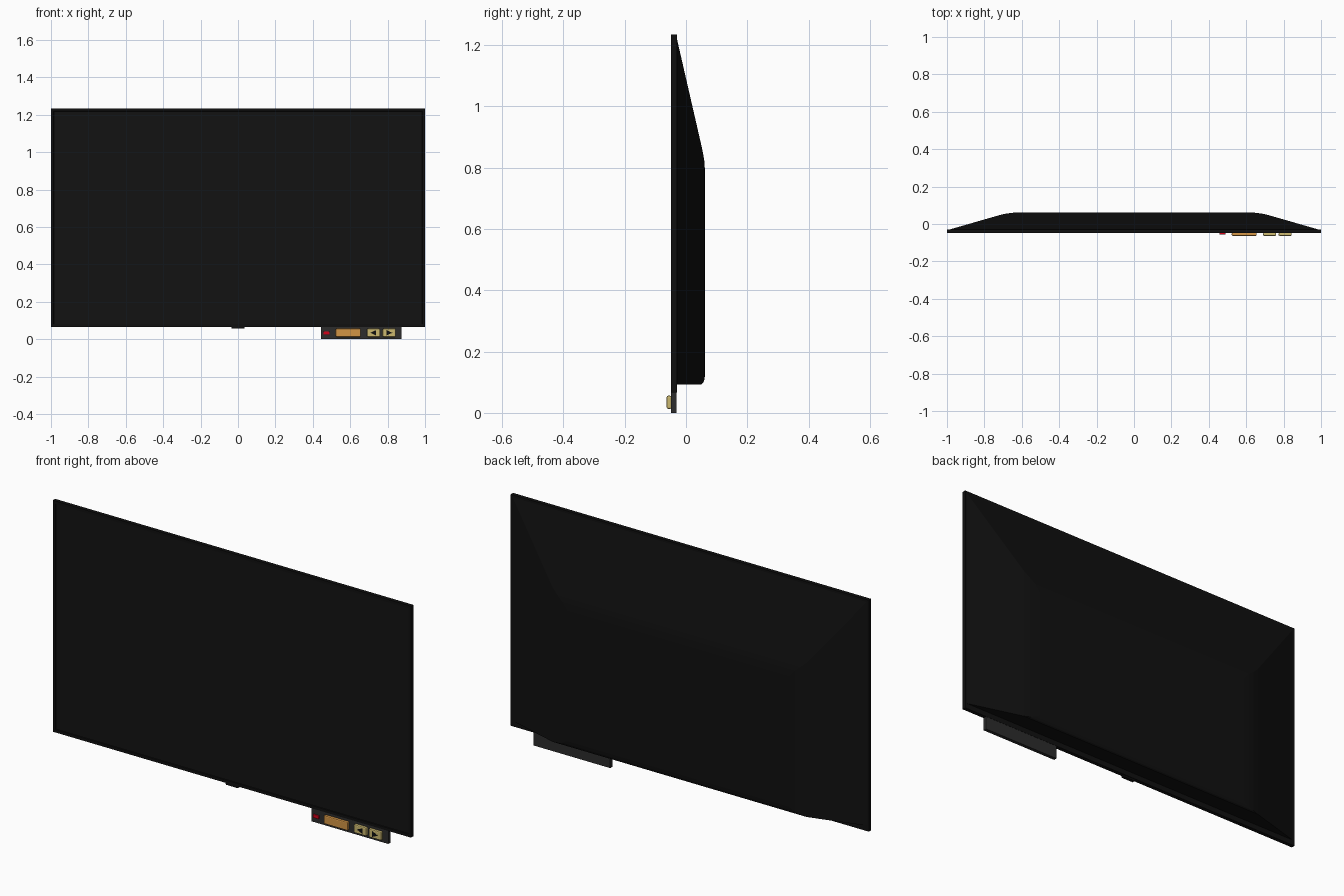
import bpy, bmesh

if "Cube" in bpy.data.objects:
    bpy.data.objects.remove(bpy.data.objects["Cube"])


def material(name, r, g, b):
    m = bpy.data.materials.new(name)
    m.diffuse_color = (r, g, b, 1)
    m.use_nodes = True
    m.node_tree.nodes["Principled BSDF"].inputs["Base Color"].default_value = m.diffuse_color
    return m


BLACK = material("black_plastic", 0.005, 0.005, 0.005)
SCREEN = material("screen_black", 0.006, 0.006, 0.006)
DARK = material("dark_grey", 0.025, 0.025, 0.025)
CREAM = material("cream", 0.60, 0.48, 0.16)
AMBER = material("amber", 0.65, 0.30, 0.06)
RED = material("red", 0.65, 0.0, 0.01)


def finish(name, bm, mat):
    bmesh.ops.recalc_face_normals(bm, faces=bm.faces)
    me = bpy.data.meshes.new(name)
    bm.to_mesh(me)
    bm.free()
    me.materials.append(mat)
    ob = bpy.data.objects.new(name, me)
    bpy.context.collection.objects.link(ob)
    return ob


def loft(name, rings, mat):
    """Join matching closed rings of points and cap both ends."""
    bm = bmesh.new()
    loops = [[bm.verts.new(p) for p in ring] for ring in rings]
    for a, b in zip(loops, loops[1:]):
        for i in range(len(a)):
            j = (i + 1) % len(a)
            bm.faces.new((a[i], a[j], b[j], b[i]))
    bm.faces.new(loops[0])
    bm.faces.new(loops[-1])
    return finish(name, bm, mat)


def rect(x0, x1, z0, z1, y):
    return [(x0, y, z0), (x1, y, z0), (x1, y, z1), (x0, y, z1)]


def prism(name, outline, y0, y1, mat):
    return loft(name, [[(x, y, z) for x, z in outline] for y in (y0, y1)], mat)


def box(name, x0, x1, y0, y1, z0, z1, mat, bevel=0):
    ob = loft(name, [rect(x0, x1, z0, z1, y0), rect(x0, x1, z0, z1, y1)], mat)
    if bevel:
        mod = ob.modifiers.new("bevel", 'BEVEL')
        mod.width, mod.segments = bevel, 2
    return ob


# Front panel with a thin bezel around a slightly recessed screen
bezel = box("front_bezel", -1, 1, -0.049, -0.03, 0.066, 1.234, BLACK)
bezel.data.materials.append(SCREEN)
bm = bmesh.new()
bm.from_mesh(bezel.data)
front = min(bm.faces, key=lambda f: f.calc_center_median().y)
bmesh.ops.inset_region(bm, faces=[front], thickness=0.02)
bmesh.ops.inset_region(bm, faces=[front], thickness=0.002, depth=-0.003)
front.material_index = 1
bm.to_mesh(bezel.data)
bm.free()

# Tapered rear shell: y, half width, bottom, top
sections = [(-0.031, 0.992, 0.093, 1.226),
            (0.050, 0.71, 0.093, 0.873),
            (0.056, 0.68, 0.098, 0.845),
            (0.060, 0.65, 0.108, 0.82),
            (0.062, 0.62, 0.125, 0.785)]
loft("rear_shell", [rect(-w, w, b, t, y) for y, w, b, t in sections], BLACK)

# Small sensor tab under the middle of the bezel
prism("sensor_tab", [(-0.037, 0.068), (-0.033, 0.057), (0.033, 0.057), (0.037, 0.068)],
      -0.049, -0.033, BLACK)

# Control strip hanging below the bezel
box("control_strip", 0.445, 0.873, -0.0485, -0.031, 0, 0.066, DARK)
box("power_light", 0.457, 0.489, -0.056, -0.047, 0.024, 0.041, RED, 0.003)
box("wide_button", 0.522, 0.656, -0.063, -0.047, 0.013, 0.056, AMBER, 0.005)

# Two arrow buttons, pointing away from each other
for side, cx, d in (("left", 0.725, -1), ("right", 0.808, 1)):
    box(side + "_button", cx - 0.035, cx + 0.035, -0.063, -0.047, 0.013, 0.056, CREAM, 0.005)
    prism(side + "_arrow", [(cx + d * 0.017, 0.0345), (cx - d * 0.014, 0.049), (cx - d * 0.014, 0.020)],
          -0.0635, -0.060, BLACK)
